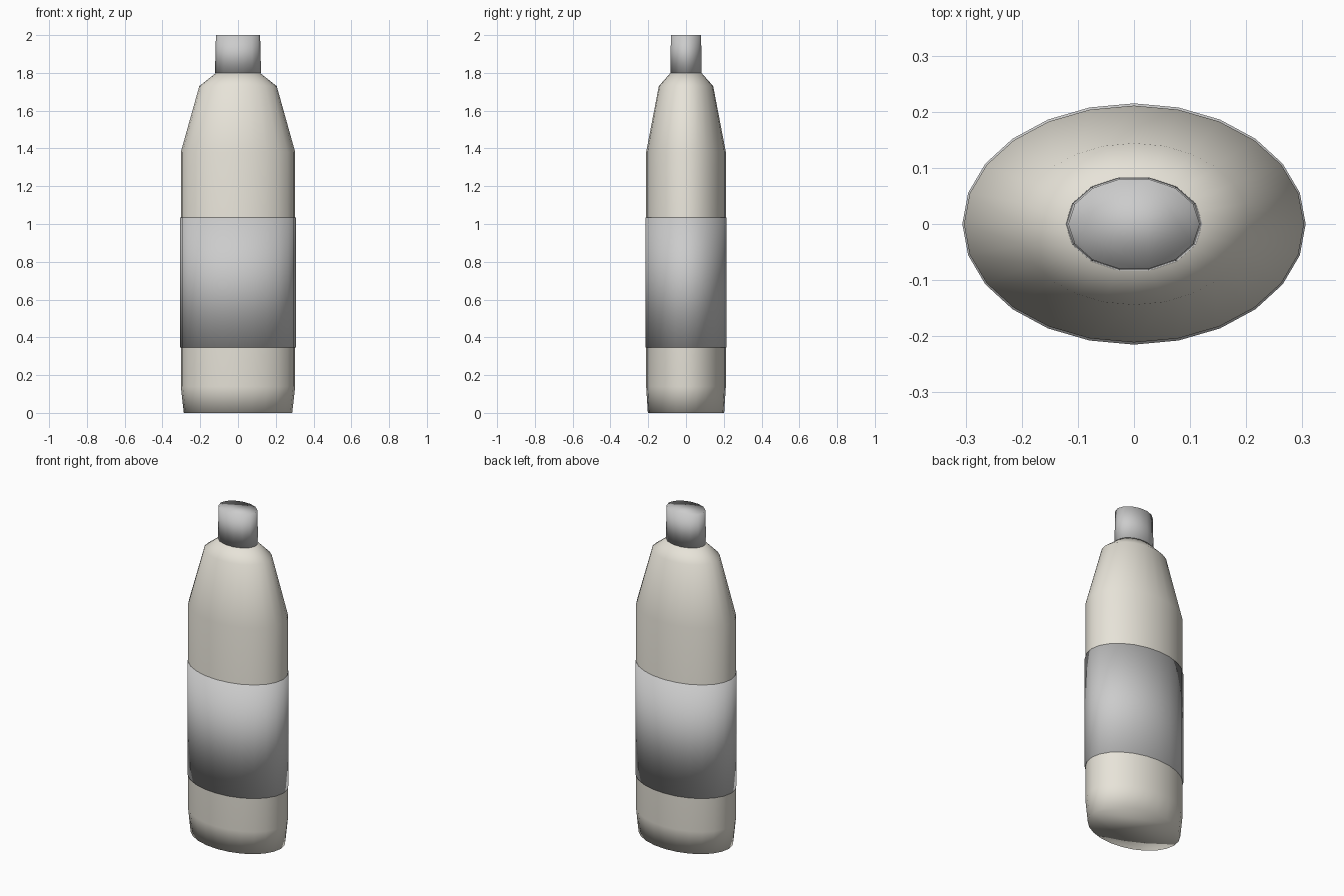
import bpy, bmesh
from math import cos, sin, pi

if "Cube" in bpy.data.objects:
    bpy.data.objects.remove(bpy.data.objects["Cube"])


def loft(name, profile, sides, color=None):
    """Closed smooth oval solid from (x radius, y radius, z) rings."""
    bm = bmesh.new()
    rings = []
    for rx, ry, z in profile:
        rings.append([bm.verts.new((rx * cos(2 * pi * i / sides),
                                    ry * sin(2 * pi * i / sides), z))
                      for i in range(sides)])
    for a, b in zip(rings, rings[1:]):
        for i in range(sides):
            j = (i + 1) % sides
            bm.faces.new((a[i], a[j], b[j], b[i]))
    bm.faces.new(rings[0][::-1])
    bm.faces.new(rings[-1])
    for f in bm.faces:
        f.smooth = True
    mesh = bpy.data.meshes.new(name)
    bm.to_mesh(mesh)
    bm.free()
    obj = bpy.data.objects.new(name, mesh)
    bpy.context.collection.objects.link(obj)
    if color:
        mat = bpy.data.materials.new(name + "_color")
        mat.diffuse_color = color
        mat.use_nodes = True
        mat.node_tree.nodes["Principled BSDF"].inputs["Base Color"].default_value = mat.diffuse_color
        mesh.materials.append(mat)
    return obj


# Cream oval bottle with tapered shoulders
loft("bottle_body", [
    (0.287, 0.202, 0.0),
    (0.303, 0.211, 0.14),
    (0.303, 0.211, 1.38),
    (0.205, 0.144, 1.73),
    (0.116, 0.082, 1.80),
], 24, (0.80, 0.77, 0.69, 1))

# Wrap-around label, slightly proud of the body
loft("label", [(0.306, 0.215, 0.345), (0.306, 0.215, 1.035)], 24)

# Slightly tapered cap
loft("cap", [(0.122, 0.085, 1.80), (0.117, 0.082, 2.0)], 14)
